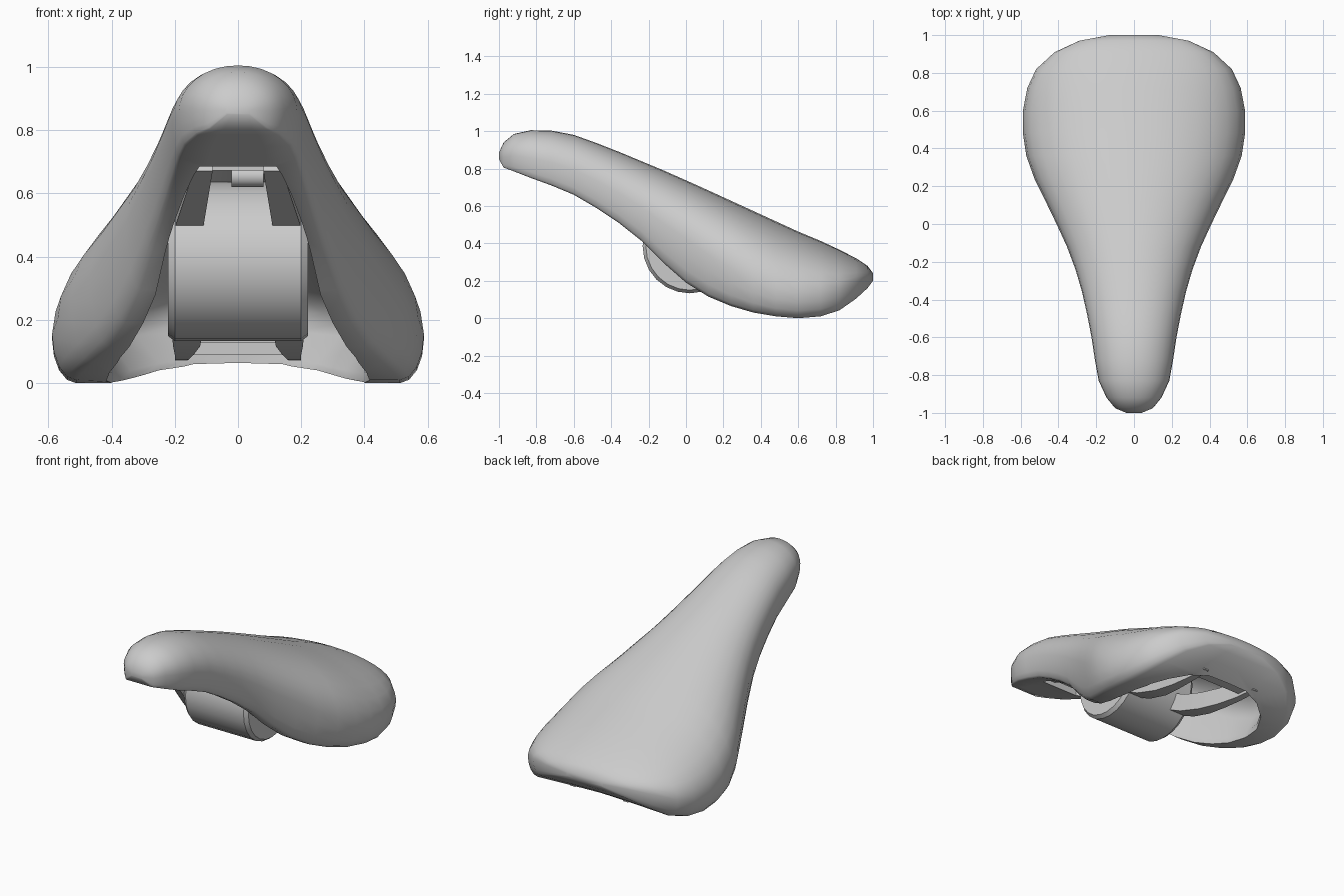
import bpy, bmesh, math
from mathutils import Vector

if "Cube" in bpy.data.objects:
    bpy.data.objects.remove(bpy.data.objects["Cube"])


def shade(ob, angle):
    bpy.ops.object.select_all(action='DESELECT')
    ob.select_set(True)
    bpy.context.view_layer.objects.active = ob
    bpy.ops.object.shade_smooth_by_angle(angle=math.radians(angle))


def finish(bm, name, angle=45, smooth=True):
    bmesh.ops.recalc_face_normals(bm, faces=bm.faces)
    me = bpy.data.meshes.new(name)
    bm.to_mesh(me)
    bm.free()
    ob = bpy.data.objects.new(name, me)
    bpy.context.collection.objects.link(ob)
    if smooth:
        shade(ob, angle)
    return ob


def loft(rings):
    bm = bmesh.new()
    rows = [[bm.verts.new(p) for p in r] for r in rings]
    n = len(rows[0])
    for a, b in zip(rows, rows[1:]):
        for i in range(n):
            j = (i + 1) % n
            bm.faces.new((a[i], a[j], b[j], b[i]))
    bm.faces.new(rows[0])
    bm.faces.new(rows[-1])
    return bm


def lerp_table(y, table):
    for a, b in zip(table, table[1:]):
        if y <= b[0]:
            t = (y - a[0]) / (b[0] - a[0])
            return [p + (q - p) * t for p, q in zip(a, b)]
    return list(table[-1])


def mirrored(half):
    # closed ring from a right half running top to bottom
    return half + [(-x, y, z) for x, y, z in reversed(half) if x > 1e-6]


# stations along the saddle: y, half width, top z, rim z
STATIONS = [
    (-1.0, .04, .885, .85), (-.975, .10, .94, .805), (-.92, .145, .985, .785),
    (-.83, .187, 1.005, .75), (-.72, .207, 1.003, .71), (-.6, .225, .98, .66),
    (-.48, .248, .937, .59), (-.36, .275, .89, .51), (-.24, .31, .84, .415),
    (-.12, .355, .79, .295), (0, .41, .737, .19), (.12, .468, .683, .115),
    (.24, .527, .628, .065), (.36, .57, .573, .03), (.48, .588, .518, .01),
    (.6, .588, .463, 0), (.72, .565, .413, .01), (.82, .518, .366, .042),
    (.91, .42, .32, .105), (.97, .29, .28, .16), (1.0, .13, .24, .2)]
SPRING = [(-1, .42), (-.3, .42), (0, .43), (.5, .28), (.8, .34), (1, .5)]


def outer(y, w, zt, zb):
    zs = zb + (zt - zb) * lerp_table(y, SPRING)[1]
    wb = w * .87
    half = []
    for i in range(9):
        a = math.pi / 2 * i / 8
        half.append((w * math.sin(a) ** .96 if i else 0, y,
                     zs + (zt - zs) * max(math.cos(a), 0)))
    for i in range(1, 5):
        a = math.pi / 2 * i / 4
        half.append((wb + (w - wb) * math.cos(a), y, zs - (zs - zb) * math.sin(a)))
    arch = .016 * max(0, min(1, (y - .5) / .3)) * max(0, min(1, (1 - y) / .15))
    half += [(wb * .5, y, zb + arch * .6), (0, y, zb + arch)]
    return mirrored(half)


seat = finish(loft([outer(*s) for s in STATIONS]), "saddle_shell", smooth=False)

# hollow underside: y, half width inside, half width of the opening
CAVITY = [(-.66, .12, .12), (-.5, .165, .165), (-.3, .215, .215), (-.1, .27, .26),
          (.06, .345, .32), (.2, .405, .37), (.35, .45, .405), (.5, .465, .415),
          (.62, .455, .395), (.72, .41, .34), (.79, .32, .25), (.83, .18, .14)]


def inner(y, w, wo):
    _, _, zt, zb = lerp_table(y, STATIONS)
    zs = zb + (zt - zb) * lerp_table(y, SPRING)[1]
    top = zt - .085
    half = [(w * math.sin(math.pi / 2 * i / 6), y,
             zs + (top - zs) * math.cos(math.pi / 2 * i / 6)) for i in range(7)]
    half += [(wo, y, zb + .03), (wo + .02, y, zb - .3), (0, y, zb - .3)]
    return mirrored(half)


cutter = finish(loft([inner(*c) for c in CAVITY]), "cavity_cutter", smooth=False)
cutter.hide_render = True
mod = seat.modifiers.new("hollow", 'BOOLEAN')
mod.operation = 'DIFFERENCE'
mod.solver = 'EXACT'
mod.object = cutter
bpy.context.view_layer.objects.active = seat
bpy.ops.object.modifier_apply(modifier=mod.name)
bpy.data.objects.remove(cutter, do_unlink=True)
shade(seat, 50)


# clamp drum with bevelled ends
def drum(name, cy, cz, profile, n=24):
    return finish(loft([[(x, cy + r * math.cos(2 * math.pi * i / n),
                          cz + r * math.sin(2 * math.pi * i / n)) for i in range(n)]
                        for x, r in profile]), name, 35)


drum("clamp_drum", .02, .385, [(-.222, .235), (-.2, .252), (.2, .252), (.222, .235)])
drum("clamp_bolt", -.33, .655, [(-.02, .035), (.08, .035)], 12)


# flat bars under the shell: stations are y, inner x, outer x, centre z
def rail(name, path, side, thick):
    rings = []
    for k, (y, x0, x1, z) in enumerate(path):
        a, b = path[max(k - 1, 0)], path[min(k + 1, len(path) - 1)]
        t = Vector((b[0] - a[0], b[3] - a[3])).normalized() * thick / 2
        rings.append([(side * x, y - s * t.y, z + s * t.x)
                      for x, s in ((x0, -1), (x1, -1), (x1, 1), (x0, 1))])
    finish(loft(rings), name, 30)


FRONT = [(-.6, .08, .14, .69), (-.4, .095, .17, .6), (-.18, .11, .2, .51)]
REAR = [(.16, .1, .21, .28), (.3, .11, .21, .21), (.44, .12, .205, .165),
        (.58, .14, .2, .14), (.72, .155, .2, .125), (.86, .165, .2, .12)]
for side, tag in ((1, "right"), (-1, "left")):
    rail("front_rail_" + tag, FRONT, side, .04)
    rail("rear_rail_" + tag, REAR, side, .1)


# cross plates holding the rail ends
def box(name, lo, hi):
    rings = [[(x, lo[1], lo[2]), (x, hi[1], lo[2]), (x, hi[1], hi[2]), (x, lo[1], hi[2])]
             for x in (lo[0], hi[0])]
    finish(loft(rings), name, smooth=False)


box("nose_plate", (-.145, -.59, .672), (.145, -.5, .7))
box("rear_plate", (-.2, .74, .09), (.2, .86, .13))
